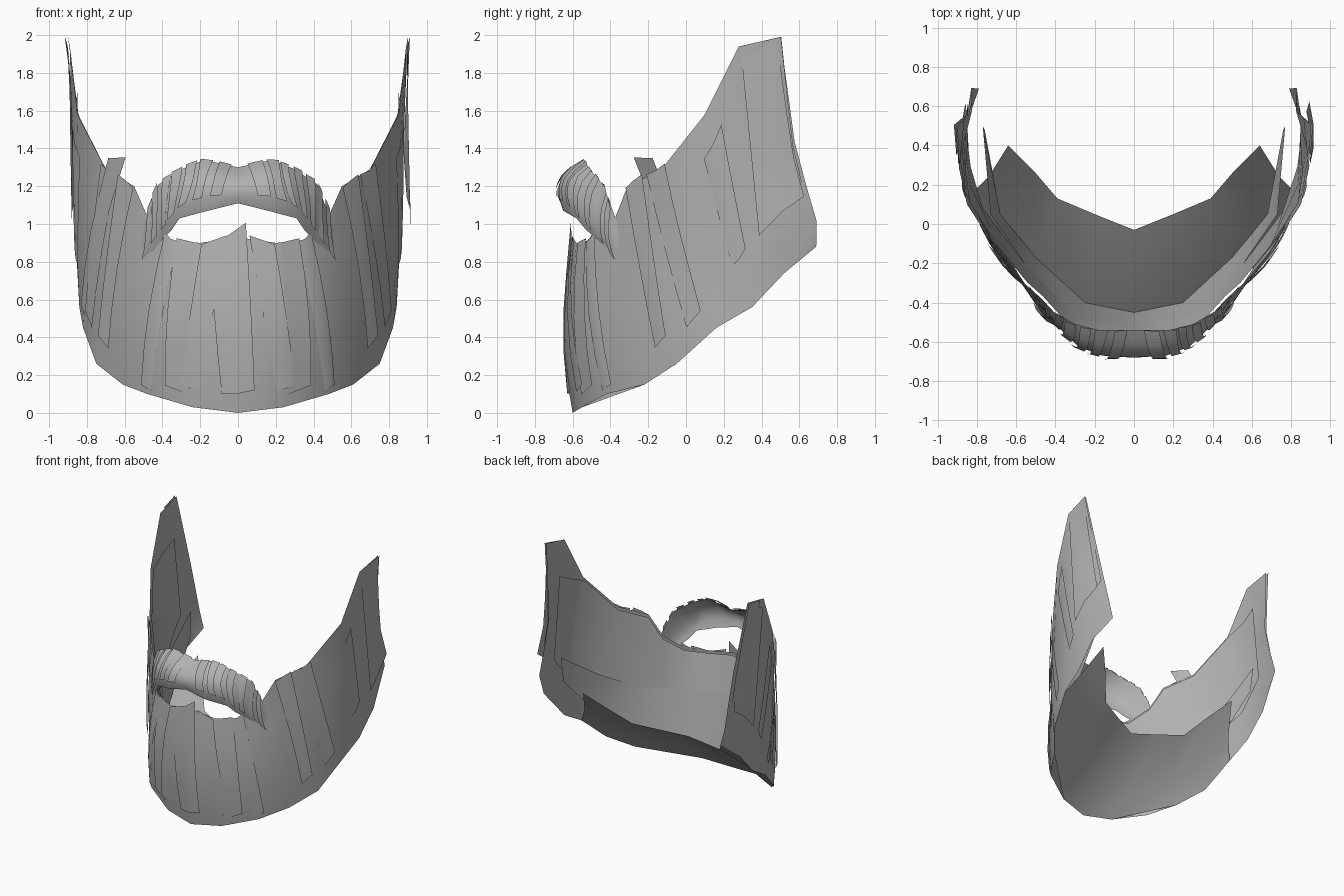
import bpy, bmesh, math, random
from mathutils import Vector

if "Cube" in bpy.data.objects:
    bpy.data.objects.remove(bpy.data.objects["Cube"])

random.seed(4)
grey = bpy.data.materials.new("hair_grey")
grey.diffuse_color = (0.44, 0.44, 0.44, 1)
grey.use_nodes = True
grey.node_tree.nodes["Principled BSDF"].inputs["Base Color"].default_value = grey.diffuse_color

# Half outlines of the beard, chin centre to ear
BOTTOM = [(0, -.6, 0), (.24, -.55, .03), (.48, -.42, .1), (.61, -.22, .15), (.75, -.05, .26),
          (.82, .16, .45), (.84, .35, .56), (.85, .52, .74), (.75, .65, .88)]
TOP = [(0, -.6, .93), (.2, -.58, .9), (.36, -.5, .91), (.47, -.38, 1.02), (.55, -.31, 1.2),
       (.7, -.13, 1.29), (.85, .1, 1.58), (.89, .28, 1.94), (.9, .5, 1.99)]


def along(pts, u):
    i = min(int(u), len(pts) - 2)
    return Vector(pts[i]).lerp(Vector(pts[i + 1]), u - i)


def shell(u, v, off=0.0):
    """Point on the bulging beard surface; negative u is the left half."""
    s, a = (-1 if u < 0 else 1), abs(u)
    p = along(BOTTOM, a).lerp(along(TOP, a), v)
    lo, hi = max(a - .5, 0), min(a + .5, 8)
    t = along(BOTTOM, hi) + along(TOP, hi) - along(BOTTOM, lo) - along(TOP, lo)
    n = Vector((t.y, -t.x, 0)).normalized() if a > .01 else Vector((0, -1, 0))
    p += n * (.18 * max(v * (1 - v), 0) * max(1 - a / 8, 0) + off)
    # pointed corner behind the jaw
    p += Vector((.06, .06, 0)) * max(a - 7, 0) * max(0, 1 - abs(v - .12) / .35)
    return Vector((s * p.x, p.y, p.z))


def sheet(name, rows, flip=False):
    bm = bmesh.new()
    g = [[bm.verts.new(p) for p in r] for r in rows]
    for r, q in zip(g, g[1:]):
        for i in range(len(r) - 1):
            f = [r[i], r[i + 1], q[i + 1], q[i]]
            bm.faces.new(f[::-1] if flip else f)
    me = bpy.data.meshes.new(name)
    bm.to_mesh(me)
    bm.free()
    me.materials.append(grey)
    ob = bpy.data.objects.new(name, me)
    bpy.context.collection.objects.link(ob)
    bpy.context.view_layer.objects.active = ob
    ob.select_set(True)
    bpy.ops.object.shade_smooth_by_angle(angle=math.radians(40))
    ob.select_set(False)
    return ob


def mirrored(half):
    return [Vector((-p[0], p[1], p[2])) for p in half[:0:-1]] + [Vector(p) for p in half]


# Main beard surface
sheet("beard_shell", [[shell(u, v) for u in range(-8, 9)] for v in (0, .12, .3, .5, .75, 1)])

# Inner wall standing on the jaw fold
liner_top = [(0, -.54, .62), (.3, -.46, .61), (.55, -.21, .65), (.73, .05, .8), (.77, .5, 1.1)]
liner_low = [(0, -.45, .16), (.25, -.4, .18), (.5, -.17, .27), (.68, .05, .45), (.76, .48, .9)]
sheet("inner_wall", [mirrored(liner_low), mirrored(liner_top)], flip=True)

# Lining between the inner wall and the top edge, hugging the shell at the sides
upper = [shell(u, .98, -.015) for u in range(7)] + [(.86, .27, 1.63), (.85, .4, 1.7)]
lower = [along(liner_top, u / 2) for u in range(5)] + [shell(5, .3, -.03), shell(6, .25, -.02),
                                                      shell(6.6, .25, -.015), shell(7.1, .25, -.015)]
middle = [a.lerp(Vector(b), .5) for a, b in zip(lower, upper)]
sheet("lining", [mirrored(lower), mirrored(middle), mirrored(upper)], flip=True)

# Underside of the jaw
rim = [BOTTOM[i] for i in (0, 1, 3, 4, 5)]
fold = liner_low[:3] + [(.64, .03, .41), (.74, .24, .59)]
back = [(0, -.03, .47), (.2, .05, .5), (.39, .13, .53), (.51, .27, .67), (.64, .4, .81)]
sheet("jaw_underside", [mirrored(back), mirrored(fold), mirrored(rim)])

# Flat locks over the beard: top u pair, bottom u pair, bottom v, top v pair
LOCKS = [(1.15, 1.75, 1.1, 1.6, .07, 1.0, 1.02), (.3, .95, .85, 1.25, .1, 1.02, .99),
         (1.7, 2.2, 1.9, 2.2, .03, 1.0, 1.03), (3.95, 4.5, 3.6, 4.0, .14, 1.0, 1.02),
         (4.6, 5.1, 4.45, 4.85, .12, 1.01, 1.0), (5.8, 6.3, 5.8, 6.2, .24, .82, .85),
         (7.0, 7.9, 6.6, 7.8, .24, .94, .99), (7.3, 8.0, 7.3, 7.9, .3, 1.0, 1.0)]


def lock(name, l, side, off, flare=0.0):
    t0, t1, b0, b1, vb, v0, v1 = l
    rows = []
    for k in range(5):
        f = k / 4
        a, b = b0 + (t0 - b0) * f, b1 + (t1 - b1) * f
        rows.append([shell(side * (a + (b - a) * j / 2),
                           vb + ((v0 + (v1 - v0) * j / 2) - vb) * f + .01 * (1 - f) * j,
                           off + flare * (1 - f) + .003 * j) for j in range(3)])
    sheet(name, rows, flip=side < 0)


for i, l in enumerate(LOCKS):
    for side, word in ((1, "right"), (-1, "left")):
        lock(f"{word}_lock_{i + 1}", l, side, random.uniform(.004, .012),
             .05 if i == 6 and side > 0 else .015 if i == 6 else 0)
lock("chin_lock", (-.7, .2, -.35, .35, .1, .95, 1.09), 1, .008)
lock("left_cheek_lock", (4.4, 4.9, 4.9, 5.2, .1, 1.13, 1.08), -1, .008)

# Moustache: bulged band following an arch, upper / middle / lower lines
UP = [(0, -.54, 1.3), (.18, -.54, 1.34), (.3, -.51, 1.29), (.42, -.44, 1.21), (.48, -.38, 1.05), (.54, -.31, .84)]
MID = [(0, -.67, 1.21), (.17, -.66, 1.22), (.28, -.62, 1.18), (.38, -.53, 1.08), (.45, -.44, .96), (.52, -.34, .81)]
LOW = [(0, -.66, 1.11), (.16, -.65, 1.07), (.31, -.58, 1.03), (.35, -.53, .97), (.41, -.46, .91), (.5, -.36, .78)]


def band(u, f, off=0.0):
    s, a = (-1 if u < 0 else 1), abs(u)
    p0, p1, p2 = along(UP, a), along(MID, a), along(LOW, a)
    c = p1 * 2 - (p0 + p2) / 2
    p = p0 * (1 - f) ** 2 + c * 2 * f * (1 - f) + p2 * f * f
    p += Vector((p.x * .9, -.55, .15)).normalized() * off
    return Vector((s * p.x, p.y, p.z))


sheet("moustache", [[band(u / 2, f / 5) for u in range(-10, 11)] for f in range(5, -1, -1)])

# Moustache locks, fanning outward and down
for i in range(7):
    for side, word in ((1, "right"), (-1, "left")):
        a = .15 + .55 * i + random.uniform(0, .15)
        w, lean, o = random.uniform(.3, .45), .35 + .12 * i, random.uniform(.004, .016)
        rows = [[band(side * min(a + w * j + lean * k / 4, 5), -.03 + k * .2, o + .006 * j)
                 for j in (0, 1)] for k in range(4, -1, -1)]
        sheet(f"{word}_moustache_lock_{i + 1}", rows, flip=side < 0)
